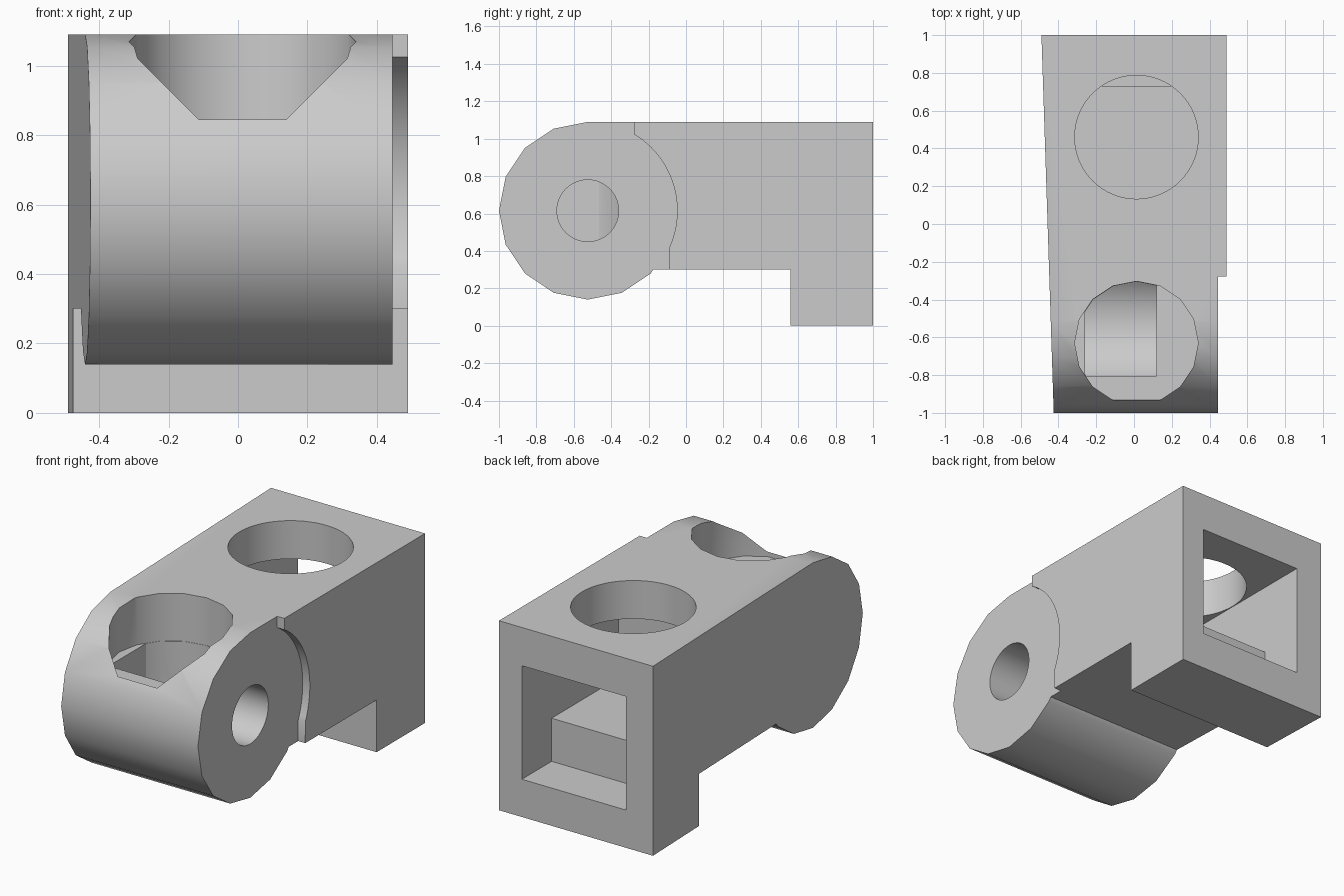
import bpy
import bmesh
from math import cos, sin, radians

if "Cube" in bpy.data.objects:
    bpy.data.objects.remove(bpy.data.objects["Cube"], do_unlink=True)

grey = bpy.data.materials.new("plain grey")
grey.use_nodes = True
grey.diffuse_color = (0.6, 0.6, 0.6, 1)
grey.node_tree.nodes["Principled BSDF"].inputs["Base Color"].default_value = (0.6, 0.6, 0.6, 1)


def arc(cx, cy, r, start, end, steps):
    """Points on an arc, both ends included."""
    angles = [radians(start + (end - start) * i / steps) for i in range(steps + 1)]
    return [(cx + r * cos(a), cy + r * sin(a)) for a in angles]


def circle(cx, cy, r, sides):
    return arc(cx, cy, r, 0, 360, sides)[:-1]


def prism(name, outline, axis, low, high):
    """Extrude an outline along x (outline in y, z) or z (outline in x, y)."""
    place = (lambda p, h: (h, *p)) if axis == "x" else (lambda p, h: (*p, h))
    bm = bmesh.new()
    ends = [[bm.verts.new(place(p, h)) for p in outline] for h in (low, high)]
    for end in ends:
        bm.faces.new(end)
    count = len(outline)
    for i in range(count):
        j = (i + 1) % count
        bm.faces.new((ends[0][i], ends[0][j], ends[1][j], ends[1][i]))
    bmesh.ops.recalc_face_normals(bm, faces=bm.faces)
    mesh = bpy.data.meshes.new(name)
    bm.to_mesh(mesh)
    bm.free()
    mesh.materials.append(grey)
    obj = bpy.data.objects.new(name, mesh)
    bpy.context.collection.objects.link(obj)
    return obj


def combine(target, tool, operation):
    """Apply a boolean and discard the tool."""
    bpy.context.view_layer.objects.active = target
    mod = target.modifiers.new("cut", "BOOLEAN")
    mod.operation = operation
    mod.solver = "EXACT"
    mod.object = tool
    bpy.ops.object.modifier_apply(modifier=mod.name)
    bpy.data.objects.remove(tool, do_unlink=True)


PIVOT = (-0.525, 0.615)
MID = 0.013

# Body: sixteen-sided barrel running into a block with a rear foot
outline = [(1, 1.09), (1, 0), (0.56, 0), (0.56, 0.3), (-0.175, 0.3)]
outline += arc(*PIVOT, 0.475, 315, 90, 10)
body = prism("bracket_body", outline, "x", -0.6, 0.49)

# Slanted right side
for v in body.data.vertices:
    if v.co.x < 0:
        v.co.x = -0.49 + 0.0325 * (1 - v.co.y)

# Shallow clearance recess around the barrel on the left side
recess = [(-1.2, 0), (-1.2, 1.2), (-0.28, 1.2)]
recess += arc(*PIVOT, 0.478, 59, -24, 24) + [(-0.09, 0)]
combine(body, prism("recess_cutter", recess, "x", 0.445, 0.6), "DIFFERENCE")

# Stepped pocket through the back and round opening above it
pocket = [(0.12, 0.465), (0.73, 0.465), (0.73, 0.217),
          (1.1, 0.217), (1.1, 0.87), (0.12, 0.87)]
combine(body, prism("pocket_cutter", pocket, "x", -0.318, 0.344), "DIFFERENCE")
opening = circle(MID, 0.46, 0.327, 64)
combine(body, prism("opening_cutter", opening, "z", 0.7, 1.2), "DIFFERENCE")


# Front socket, sixteen sides with its front corner flattened
def socket(r):
    points = circle(MID, -0.63, r, 16)
    del points[12]
    return points


combine(body, prism("socket_cutter", socket(0.327), "z", 0.816, 1.2), "DIFFERENCE")

# Rounded cavity below the socket floor
cavity = prism("cavity_cutter", circle(*PIVOT, 0.345, 64), "x", -0.26, 0.12)
combine(cavity, prism("cavity_limit", socket(0.325), "z", 0.1, 0.84), "INTERSECT")
combine(body, cavity, "DIFFERENCE")

# Pin hole from the left side into the cavity
pin = circle(*PIVOT, 0.165, 48)
combine(body, prism("pin_cutter", pin, "x", 0.05, 0.6), "DIFFERENCE")

# Smooth the round faces
bpy.ops.object.select_all(action="DESELECT")
body.select_set(True)
bpy.context.view_layer.objects.active = body
bpy.ops.object.shade_smooth_by_angle(angle=radians(30))
